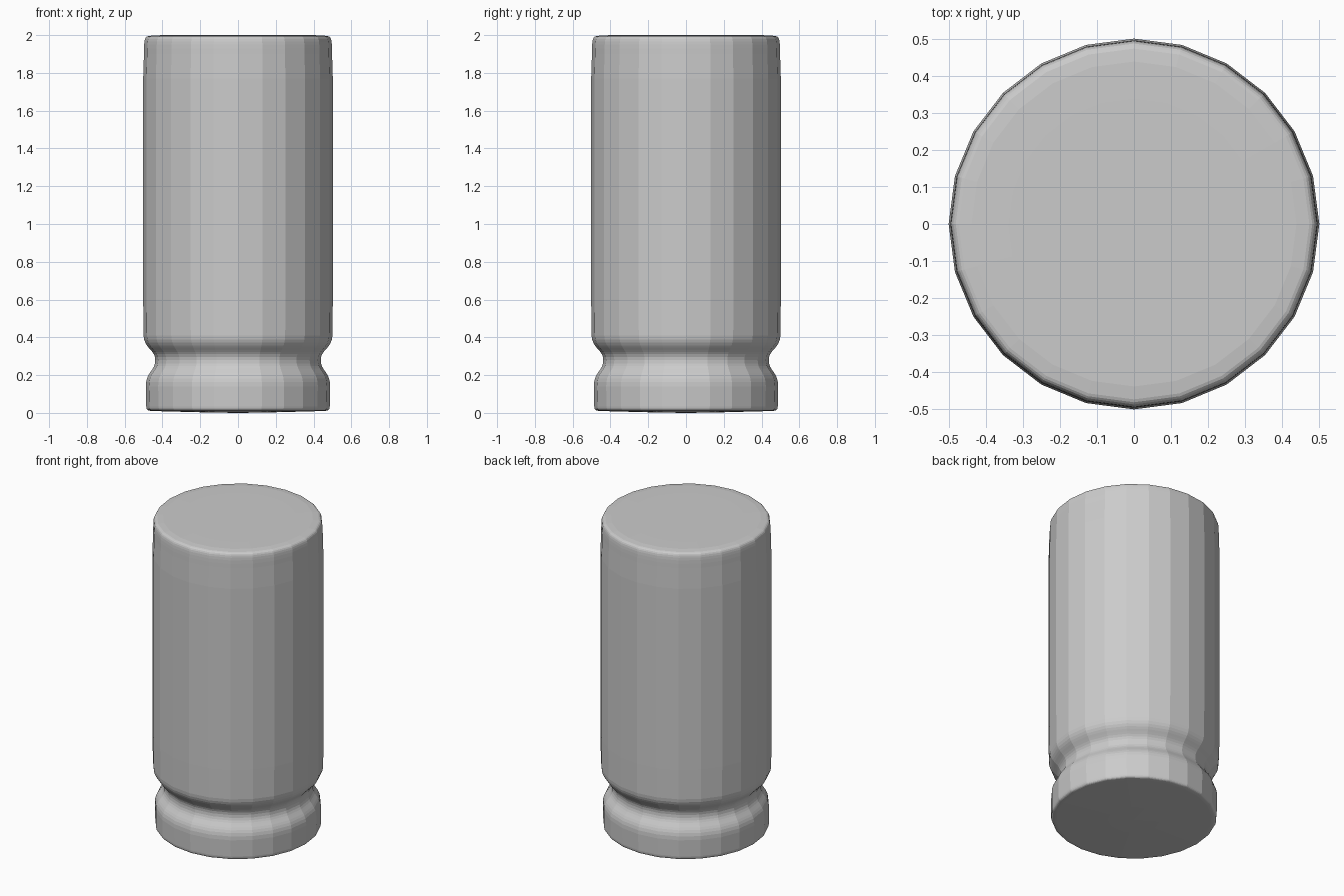
import bpy
import bmesh
import math
from mathutils import Vector
from mathutils.geometry import interpolate_bezier

SIDES = 24
CAP_RADIUS = 0.34

if "Cube" in bpy.data.objects:
    bpy.data.objects.remove(bpy.data.objects["Cube"], do_unlink=True)

# Single grey material
grey = bpy.data.materials.new("light_grey")
grey.use_nodes = True
colour = (0.6, 0.6, 0.6, 1.0)
grey.diffuse_color = colour
grey.node_tree.nodes["Principled BSDF"].inputs["Base Color"].default_value = colour


def bend(start, handle_a, handle_b, end, count=8):
    """Rounded stretch of the profile, as (radius, height) points."""
    pts = [Vector((r, 0, z)) for r, z in (start, handle_a, handle_b, end)]
    return [(p.x, p.z) for p in interpolate_bezier(*pts, count)]


def lathe(name, profile):
    """Turn a profile around z; points on the axis become fan centres."""
    bm = bmesh.new()
    rings = []
    for r, z in profile:
        if r == 0:
            rings.append([bm.verts.new((0, 0, z))] * SIDES)
        else:
            turns = [2 * math.pi * i / SIDES for i in range(SIDES)]
            rings.append([bm.verts.new((r * math.cos(a), r * math.sin(a), z)) for a in turns])
    for low, high in zip(rings, rings[1:]):
        for i in range(SIDES):
            j = (i + 1) % SIDES
            corners = dict.fromkeys((low[i], low[j], high[j], high[i]))
            bm.faces.new(list(corners))
    mesh = bpy.data.meshes.new(name)
    bm.to_mesh(mesh)
    bm.free()
    mesh.materials.append(grey)
    obj = bpy.data.objects.new(name, mesh)
    bpy.context.collection.objects.link(obj)
    return obj


# Body: shallow convex underside, foot, waisted groove, tall barrel, rounded rim
profile = [(0, 0), (0.15, 0.002), (0.455, 0.01)]
profile += bend((0.465, 0.011), (0.48, 0.012), (0.485, 0.018), (0.486, 0.035), 6)
profile += bend((0.488, 0.14), (0.488, 0.22), (0.438, 0.22), (0.438, 0.28), 10)
profile += bend((0.438, 0.28), (0.438, 0.335), (0.497, 0.34), (0.5, 0.41), 10)[1:]
profile += [(0.502, 0.6), (0.502, 1.77)]
profile += bend((0.498, 1.9), (0.497, 1.975), (0.496, 1.99), (0.475, 1.995), 8)
profile += [(0.44, 1.999), (CAP_RADIUS, 2.0)]
lathe("body", profile)

# Flat disc closing the top
lathe("top_cap", [(CAP_RADIUS, 2.0), (0, 2.0)])
